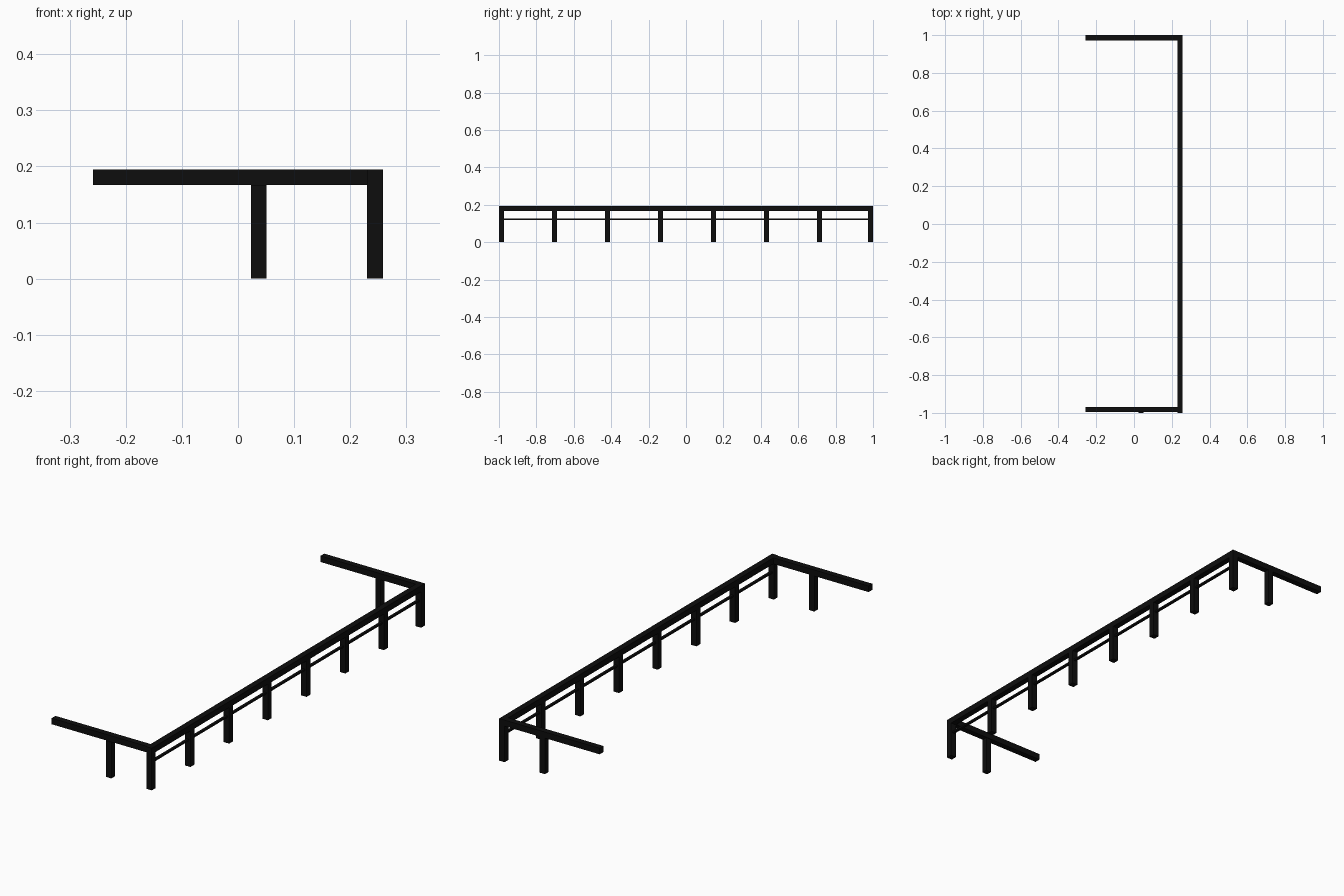
import bpy

if "Cube" in bpy.data.objects:
    bpy.data.objects.remove(bpy.data.objects["Cube"])

black = bpy.data.materials.new("black_paint")
black.diffuse_color = (0.004, 0.004, 0.004, 1)
black.use_nodes = True
black.node_tree.nodes["Principled BSDF"].inputs["Base Color"].default_value = black.diffuse_color


def box(name, x0, x1, y0, y1, z0, z1):
    bpy.ops.mesh.primitive_cube_add(
        size=1, location=((x0 + x1) / 2, (y0 + y1) / 2, (z0 + z1) / 2))
    ob = bpy.context.object
    ob.name = name
    ob.scale = (x1 - x0, y1 - y0, z1 - z0)
    bpy.ops.object.transform_apply(location=False, rotation=False, scale=True)
    ob.data.materials.append(black)
    return ob


T = 0.028             # square section of posts and rails
TOP, UNDER = 0.195, 0.167
X0, X1 = 0.230, 0.258  # long side


def post(name, x, y):
    box(name, x - T / 2, x + T / 2, y - T / 2, y + T / 2, 0, UNDER)


# long top rail and the two end rails butting against it
box("long_top_rail", X0, X1, -1, 1, UNDER, TOP)
box("front_end_rail", -0.258, X0, -0.996, -0.968, UNDER, TOP)
box("back_end_rail", -0.258, X0, 0.972, 1.0, UNDER, TOP)

# posts along the long side: even spacing, the last one pulled in to the end
for i in range(8):
    post(f"long_side_post_{i + 1}", (X0 + X1) / 2, min(-0.986 + i * 0.2834, 0.986))

# one post under each end rail
post("front_end_post", 0.037, -0.986)
post("back_end_post", 0.037, 0.986)

# thin lower rail running through the long side posts
box("lower_rail", 0.238, 0.250, -0.986, 0.986, 0.119, 0.127)
